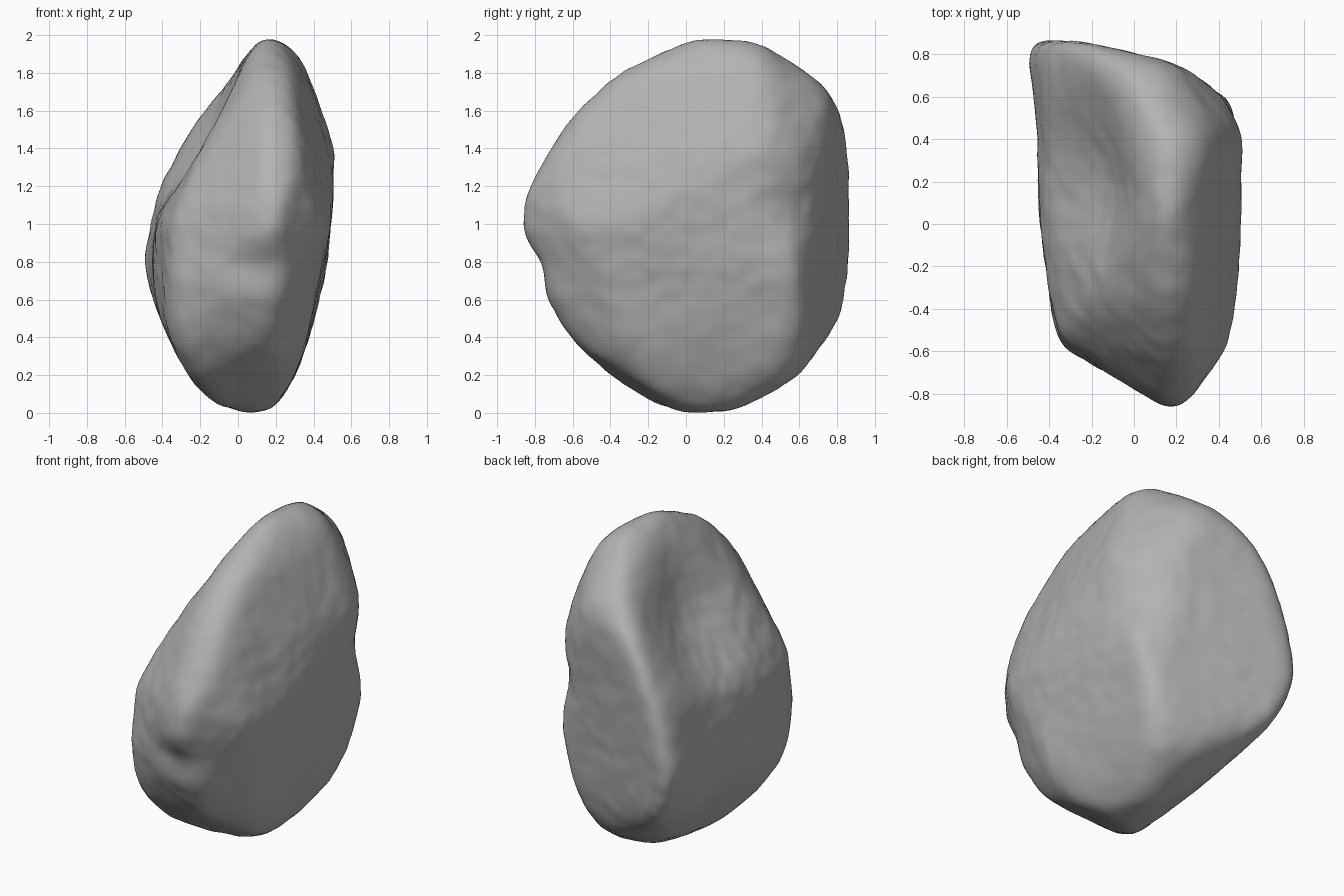
import bpy, bmesh
from mathutils import Vector, noise
from mathutils.bvhtree import BVHTree

cube = bpy.data.objects.get("Cube")
if cube:
    bpy.data.objects.remove(cube, do_unlink=True)

# Corner points of the faceted boulder, from crown to base
CORNERS = [
    (.11, .03, 2), (.2, .05, 2), (.13, .4, 2), (.33, .38, 1.92),
    (.38, .41, 1.8), (.35, 0, 1.8), (.1, -.36, 1.81), (.28, -.34, 1.8),
    (-.02, .69, 1.8), (-.19, .84, 1.62), (.18, .77, 1.66),
    (.14, -.64, 1.56), (.32, -.58, 1.55), (-.04, -.52, 1.45),
    (.52, .42, 1.4), (.42, .6, 1.4), (.3, .68, 1.4), (.46, -.15, 1.35),
    (-.3, .89, 1.49), (-.24, -.42, 1.3), (-.43, .89, 1.2),
    (.15, -.87, 1.15), (.3, -.8, 1.2),
    (.2, -.91, 1), (.45, -.57, 1), (.49, -.35, 1), (-.42, -.2, 1), (-.35, -.54, 1),
    (.49, .5, 1), (-.53, .89, .78), (-.43, -.1, .75), (.47, .58, .75),
    (.08, -.76, .65), (.24, -.74, .65), (-.35, -.57, .65),
    (-.36, -.52, .37), (.37, -.3, .4), (.38, .61, .4), (-.42, .85, .5), (.2, -.63, .4),
    (.29, .5, .15), (.1, .62, .19), (-.25, -.38, .17), (-.2, .5, .19), (.28, -.2, .13),
    (-.14, -.17, .03), (.1, -.05, 0), (.18, .2, 0), (.05, .25, 0),
]

# Hollows: centre, radius on each axis, push
HOLLOWS = [
    ((-.18, .25, 1.45), (.5, .55, .5), (.1, 0, -.04)),
    ((.1, -.8, .79), (.3, .3, .13), (0, .06, 0)),
    ((.48, .55, 1.08), (.4, .22, .25), (-.04, -.02, 0)),
    ((-.45, .45, .8), (.3, .4, .5), (.03, 0, 0)),
]


def faceted_hull(points):
    """Search tree over the convex hull of the corner points."""
    bm = bmesh.new()
    for p in points:
        bm.verts.new(p)
    bmesh.ops.convex_hull(bm, input=bm.verts[:])
    bmesh.ops.triangulate(bm, faces=bm.faces[:])
    tree = BVHTree.FromBMesh(bm)
    bm.free()
    return tree


def press_hollow(bm, centre, radii, push):
    """Push nearby vertices with a soft falloff."""
    for v in bm.verts:
        d = v.co - Vector(centre)
        reach = sum((a / r) ** 2 for a, r in zip(d, radii))
        if reach < 1:
            v.co += Vector(push) * (1 - reach) ** 2


# Project an even sphere onto the facets, then wear the edges round
hull = faceted_hull(CORNERS)
core = Vector((.03, 0, 1))
bm = bmesh.new()
bmesh.ops.create_icosphere(bm, subdivisions=6, radius=1)
for v in bm.verts:
    hit = hull.ray_cast(core, v.co.normalized())[0]
    v.co = hit if hit else core
for hollow in HOLLOWS:
    press_hollow(bm, *hollow)
for step in range(12):
    bmesh.ops.smooth_vert(bm, verts=bm.verts[:], factor=.5,
                          use_axis_x=True, use_axis_y=True, use_axis_z=True)

# Broad undulation and fine weathering
bm.normal_update()
for v in bm.verts:
    broad = noise.noise(v.co * 3.5) * .008
    fine = noise.noise(v.co * 11) * .005
    v.co += v.normal * (broad + fine)

mesh = bpy.data.meshes.new("boulder")
bm.to_mesh(mesh)
bm.free()
boulder = bpy.data.objects.new("boulder", mesh)
bpy.context.collection.objects.link(boulder)
mesh.shade_smooth()

# Plain stone colour
stone = bpy.data.materials.new("stone grey")
stone.use_nodes = True
stone.diffuse_color = (.45, .45, .45, 1)
stone.node_tree.nodes["Principled BSDF"].inputs["Base Color"].default_value = stone.diffuse_color
mesh.materials.append(stone)
